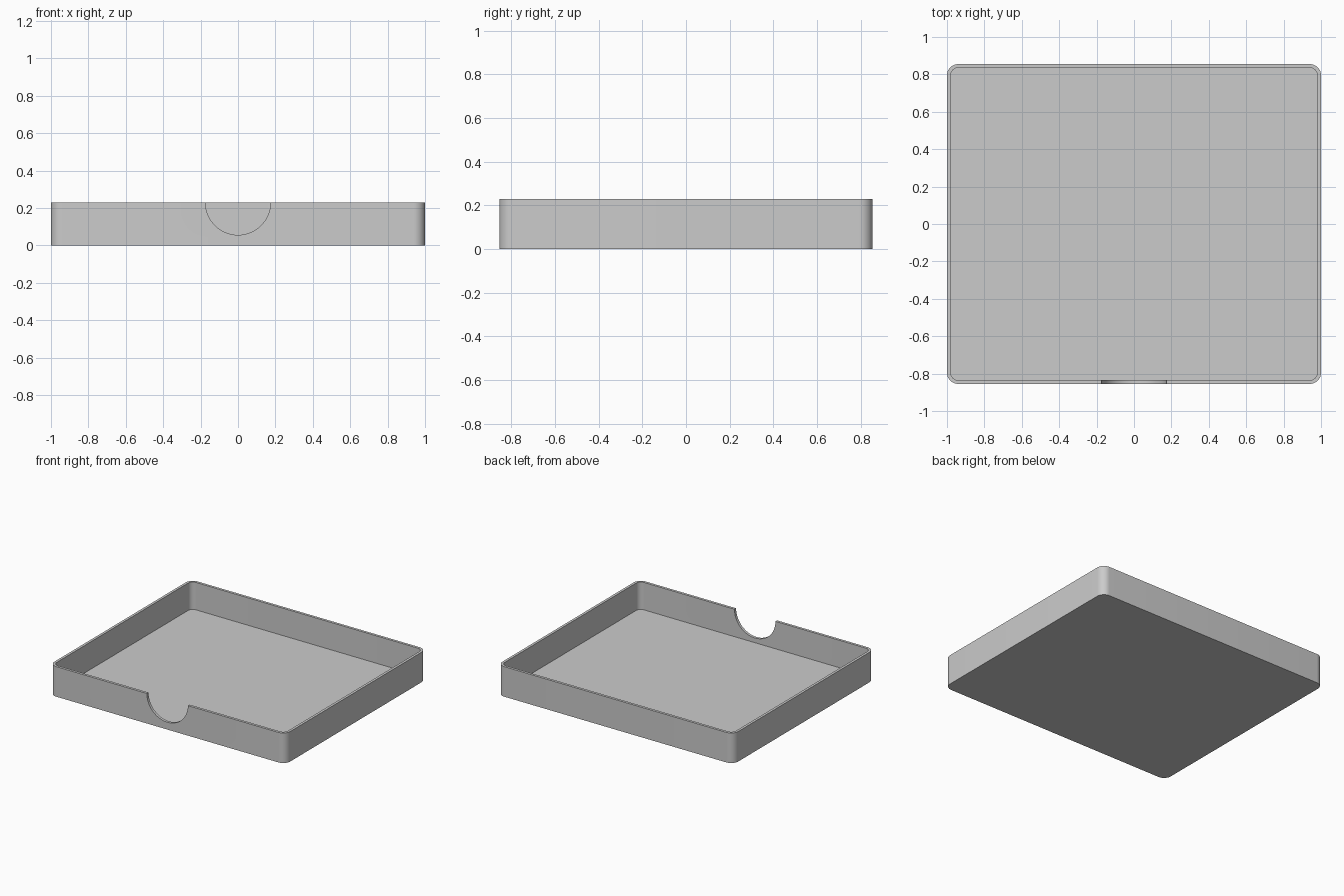
import bpy, bmesh
from math import sin, cos, pi, radians

cube = bpy.data.objects.get("Cube")
if cube:
    bpy.data.objects.remove(cube, do_unlink=True)

HALF_X, HALF_Y, HEIGHT = 1.0, 0.855, 0.23
WALL, FLOOR, CORNER = 0.02, 0.02, 0.06
NOTCH = 0.174
STEPS = 12

grey = bpy.data.materials.new("plain grey")
grey.use_nodes = True
grey.diffuse_color = (0.6, 0.6, 0.6, 1)
grey.node_tree.nodes["Principled BSDF"].inputs["Base Color"].default_value = (0.6, 0.6, 0.6, 1)


def rounded_ring(bm, inset, z):
    """Counter-clockwise rounded rectangle, inset from the outer wall."""
    r = CORNER - inset
    cx, cy = HALF_X - CORNER, HALF_Y - CORNER
    ring = []
    for quarter, (sx, sy) in enumerate([(1, 1), (-1, 1), (-1, -1), (1, -1)]):
        for i in range(STEPS + 1):
            a = (quarter + i / STEPS) * pi / 2
            ring.append(bm.verts.new((sx * cx + r * cos(a), sy * cy + r * sin(a), z)))
    return ring


# Tray: outer wall, rim, inner wall and floor
bm = bmesh.new()
rings = [rounded_ring(bm, inset, z) for inset, z in
         [(0, 0), (0, HEIGHT), (WALL, HEIGHT), (WALL, FLOOR)]]
for low, high in zip(rings, rings[1:]):
    for i in range(len(low)):
        j = (i + 1) % len(low)
        bm.faces.new((low[i], low[j], high[j], high[i]))
bm.faces.new(rings[0][::-1])
bm.faces.new(rings[-1])
bmesh.ops.recalc_face_normals(bm, faces=bm.faces)
mesh = bpy.data.meshes.new("tray")
bm.to_mesh(mesh)
bm.free()
mesh.materials.append(grey)
tray = bpy.data.objects.new("tray", mesh)
bpy.context.collection.objects.link(tray)

# Thumb notch: half circle cut through the front wall
bpy.ops.mesh.primitive_cylinder_add(vertices=64, radius=NOTCH, depth=0.2,
                                    location=(0, -HALF_Y, HEIGHT), rotation=(pi / 2, 0, 0))
cutter = bpy.context.object
cutter.name = "notch_cutter"
cutter.hide_render = True
cutter.data.materials.append(grey)
cut = tray.modifiers.new("thumb notch", 'BOOLEAN')
cut.operation = 'DIFFERENCE'
cut.solver = 'EXACT'
cut.object = cutter

bpy.ops.object.select_all(action='DESELECT')
tray.select_set(True)
bpy.context.view_layer.objects.active = tray
bpy.ops.object.modifier_apply(modifier=cut.name)
bpy.data.objects.remove(cutter, do_unlink=True)
bpy.ops.object.shade_smooth_by_angle(angle=radians(30))
